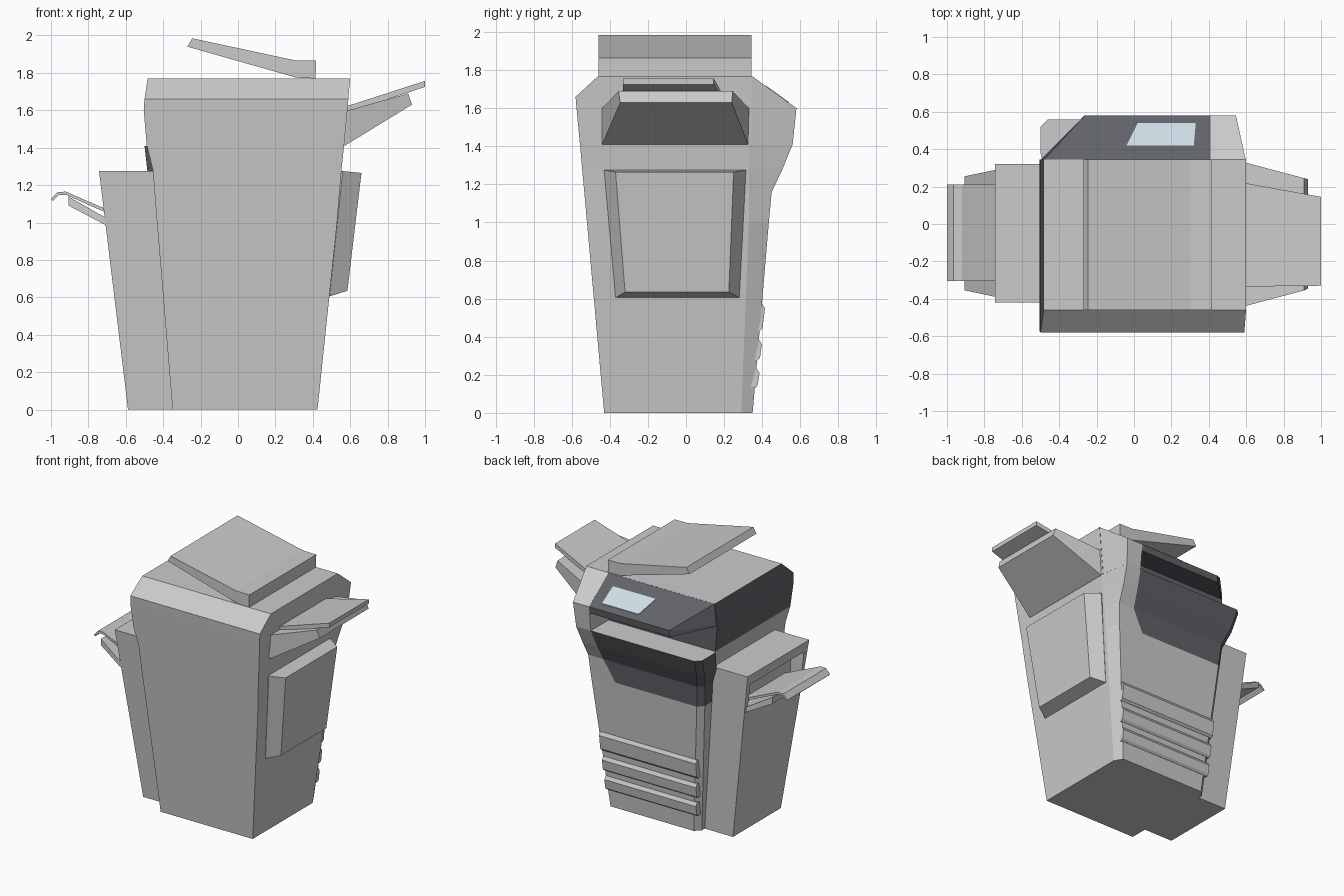
import bpy, bmesh


def material(name, rgb):
    m = bpy.data.materials.new(name)
    m.diffuse_color = (*rgb, 1)
    return m


GREY = material("grey_plastic", (0.8, 0.8, 0.8))
DARK = material("dark_plastic", (0.12, 0.125, 0.14))
GLASS = material("screen_glass", (0.62, 0.72, 0.78))


def loft(name, rings, mats=None, dark=lambda level, side: False):
    """Skin a stack of equal-length 3D rings and cap both ends."""
    bm = bmesh.new()
    vs = [[bm.verts.new(p) for p in r] for r in rings]
    n = len(rings[0])
    bm.faces.new(vs[0][::-1])
    bm.faces.new(vs[-1])
    for i in range(len(vs) - 1):
        for j in range(n):
            k = (j + 1) % n
            f = bm.faces.new((vs[i][j], vs[i][k], vs[i + 1][k], vs[i + 1][j]))
            f.material_index = int(dark(i, j))
    bmesh.ops.recalc_face_normals(bm, faces=bm.faces)
    me = bpy.data.meshes.new(name)
    bm.to_mesh(me)
    bm.free()
    for m in mats or []:
        me.materials.append(m)
    ob = bpy.data.objects.new(name, me)
    bpy.context.collection.objects.link(ob)
    return ob


def prism_y(name, xz, y0, y1, mats=None):
    return loft(name, [[(x, y, z) for x, z in xz] for y in (y0, y1)], mats)


def prism_x(name, yz, x0, x1, mats=None):
    return loft(name, [[(x, y, z) for y, z in yz] for x in (x0, x1)], mats)


def rect_x(x, y0, y1, z0, z1, dx=0):
    """Rectangle facing x; dx shifts its upper edge."""
    return [(x, y0, z0), (x, y1, z0), (x + dx, y1, z1), (x + dx, y0, z1)]


# Flared cabinet with the dark lower front panel
def base_ring(z, xlf, xlr, xr, yf, d):
    yb = -0.43 - 0.09 * z
    pts = [(xlr, yb), (xr, yb), (xr, min(0.33, yf - 0.06)), (xr - 0.035, yf), (d, yf),
           (xlf + 0.04, yf), (xlf, yf - 0.04), (xlf, yf - 0.18), (xlr, yf - 0.22)]
    return [(x, y, z) for x, y in pts]


loft("cabinet", [
    base_ring(0, -0.35, -0.35, 0.425, 0.35, 0.25),
    base_ring(1.0, -0.435, -0.433, 0.53, 0.435, 0.29),
    base_ring(1.16, -0.447, -0.446, 0.543, 0.45, 0.38),
    base_ring(1.28, -0.485, -0.455, 0.553, 0.507, 0.395),
    base_ring(1.41, -0.5, -0.487, 0.567, 0.56, 0.41),
], [GREY, DARK], lambda i, j: i >= 1 and 4 <= j <= 7)

# Scanner housing above the output slot
loft("scanner_housing", [
    [(xl, yb, z), (xr, yb, z), (xr, 0.345, z), (xl, 0.345, z)]
    for z, xl, xr, yb in [(1.41, -0.488, 0.567, -0.557), (1.6, -0.504, 0.585, -0.575),
                          (1.66, -0.5, 0.59, -0.58), (1.77, -0.483, 0.599, -0.46)]
], [GREY, DARK], lambda i, j: j >= 2)

# Grey column beside the slot
loft("slot_column", [
    [(0.41, 0.3, z), (xr, 0.3, z), (xr, 0.335, z), (xf, yf, z), (0.41, yf, z)]
    for z, xr, xf, yf in [(1.41, 0.567, 0.532, 0.56), (1.6, 0.585, 0.545, 0.58),
                          (1.77, 0.599, 0.597, 0.345)]
], [GREY])

# Overhanging control panel with a cut corner, and its screen
loft("control_panel", [
    [(-0.5, 0.34, 1.605), (-0.27, 0.575, 1.55), (0.41, 0.575, 1.55), (0.41, 0.34, 1.605)],
    [(-0.5, 0.342, 1.61), (-0.265, 0.58, 1.6), (0.41, 0.58, 1.6), (0.41, 0.342, 1.61)],
    [(-0.483, 0.344, 1.77), (-0.475, 0.35, 1.766), (0.41, 0.35, 1.766), (0.41, 0.344, 1.77)],
], [DARK])
screen = [(-0.04, 0.42), (0.32, 0.42), (0.33, 0.54), (0.02, 0.54)]
loft("screen", [[(x, y, 1.766 - (y - 0.35) * 0.722 + h) for x, y in screen]
                for h in (-0.01, 0.004)], [GLASS])

# Sloping feeder lid on top
prism_y("feeder_lid", [(-0.27, 1.94), (-0.245, 1.985), (0.305, 1.867), (0.417, 1.865),
                       (0.415, 1.77), (0.31, 1.775)], -0.46, 0.345)

# Paper drawers with ledges and finger grooves
for i, (z0, z1) in enumerate([(0.145, 0.235), (0.29, 0.385), (0.445, 0.575)]):
    s0, s1 = 0.35 + 0.085 * z0, 0.35 + 0.085 * z1
    prism_x(f"drawer_{i + 1}", [(0.3, z0 - 0.01), (s0, z0 - 0.015), (s0 + 0.014, z0),
                                (s1 + 0.016, z1 - 0.025), (s1, z1), (0.3, z1)],
            -0.345 - 0.06 * z0, 0.405 + 0.08 * z0)

# Side door on the right
loft("side_door", [
    rect_x(0.46, -0.37, 0.28, 0.6, 1.275),
    [(0.49, -0.37, 0.605), (0.49, 0.28, 0.605), (0.56, 0.315, 1.275), (0.56, -0.43, 1.275)],
    [(0.585, -0.32, 0.635), (0.585, 0.225, 0.635), (0.66, 0.25, 1.265), (0.66, -0.37, 1.265)],
])

# Bypass feeder on the right: wedge support and upper tray
loft("bypass_support", [
    rect_x(0.54, -0.44, 0.33, 1.4, 1.59, 0.02),
    [(0.57, -0.44, 1.41), (0.57, 0.325, 1.41), (0.59, 0.33, 1.6), (0.59, -0.44, 1.6)],
    [(0.93, -0.345, 1.63), (0.93, 0.24, 1.63), (0.91, 0.245, 1.69), (0.91, -0.355, 1.69)],
])
loft("bypass_tray", [rect_x(0.56, -0.335, 0.225, 1.58, 1.615),
                     rect_x(1.0, -0.33, 0.145, 1.725, 1.757)])

# Finisher unit on the left with a recessed outlet
finisher = loft("finisher", [
    [(-0.588, -0.3, 0), (-0.3, -0.3, 0), (-0.3, 0.275, 0), (-0.588, 0.275, 0)],
    [(-0.743, -0.42, 1.275), (-0.42, -0.42, 1.275), (-0.42, 0.32, 1.275), (-0.743, 0.32, 1.275)],
])
cutter = loft("outlet_cutter", [rect_x(-0.9, -0.37, 0.275, 0.99, 1.2),
                                rect_x(-0.62, -0.37, 0.275, 0.99, 1.2)])
cutter.hide_render = True
cutter.hide_viewport = True
cut = finisher.modifiers.new("outlet", "BOOLEAN")
cut.object = cutter
cut.operation = "DIFFERENCE"
cut.solver = "EXACT"

# Finisher trays: bent upper sheet and tapered lower tray
prism_y("output_tray", [(-1.0, 1.125), (-0.965, 1.163), (-0.92, 1.165), (-0.61, 1.03),
                        (-0.61, 1.01), (-0.92, 1.148), (-0.958, 1.148), (-0.99, 1.115)],
        -0.305, 0.21)
loft("lower_output_tray", [rect_x(-0.62, -0.37, 0.275, 0.94, 0.98),
                           rect_x(-0.715, -0.395, 0.295, 0.99, 1.03),
                           rect_x(-0.905, -0.355, 0.255, 1.09, 1.138)])
